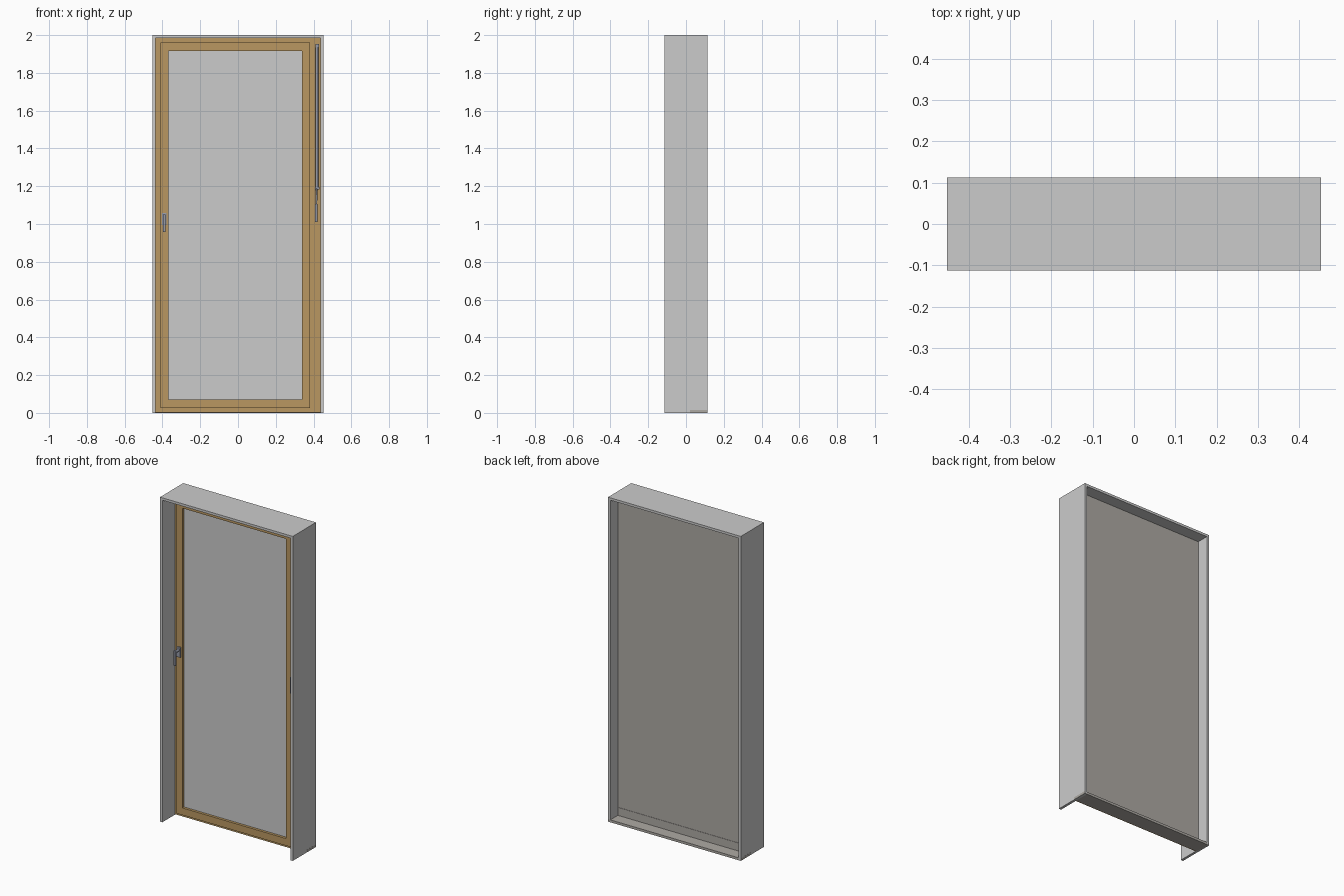
import bpy, bmesh, math
from mathutils import Vector

if "Cube" in bpy.data.objects:
    bpy.data.objects.remove(bpy.data.objects["Cube"])


def material(name, rgb):
    m = bpy.data.materials.new(name)
    m.diffuse_color = (*rgb, 1)
    m.use_nodes = True
    m.node_tree.nodes["Principled BSDF"].inputs["Base Color"].default_value = m.diffuse_color
    return m


GREY = material("light_grey", (0.6, 0.6, 0.6))
WOOD = material("oak_wood", (0.49, 0.31, 0.12))
SHUTTER = material("warm_grey", (0.42, 0.40, 0.37))
METAL = material("blue_grey_metal", (0.31, 0.33, 0.40))


def finish(name, bm, mat):
    bmesh.ops.recalc_face_normals(bm, faces=bm.faces)
    me = bpy.data.meshes.new(name)
    bm.to_mesh(me)
    bm.free()
    me.materials.append(mat)
    ob = bpy.data.objects.new(name, me)
    bpy.context.collection.objects.link(ob)
    return ob


def box(name, x, y, z, mat, bevel=0):
    bm = bmesh.new()
    bmesh.ops.create_cube(bm, size=1)
    for v in bm.verts:
        v.co = [lo + (c + 0.5) * (hi - lo) for c, (lo, hi) in zip(v.co, (x, y, z))]
    if bevel:
        bmesh.ops.bevel(bm, geom=bm.edges[:], offset=bevel, segments=2,
                        profile=0.5, affect='EDGES')
    return finish(name, bm, mat)


def extrude_profile(name, pts, y, mat):
    """Extrude an outline in the xz plane along y."""
    bm = bmesh.new()
    f = bm.faces.new([bm.verts.new((px, y[0], pz)) for px, pz in pts])
    ext = bmesh.ops.extrude_face_region(bm, geom=[f])
    for g in ext["geom"]:
        if isinstance(g, bmesh.types.BMVert):
            g.co.y = y[1]
    return finish(name, bm, mat)


def ring(name, outer, inner, y, mat):
    """Rectangular mitred frame; outer and inner are (x0, x1, z0, z1)."""
    bm = bmesh.new()

    def loop(r, yy):
        x0, x1, z0, z1 = r
        return [bm.verts.new((a, yy, b)) for a, b in
                ((x0, z0), (x1, z0), (x1, z1), (x0, z1))]
    loops = [loop(outer, y[0]), loop(inner, y[0]), loop(inner, y[1]), loop(outer, y[1])]
    for k in range(4):
        a, b = loops[k], loops[(k + 1) % 4]
        for i in range(4):
            j = (i + 1) % 4
            bm.faces.new((a[i], a[j], b[j], b[i]))
    return finish(name, bm, mat)


def rod(name, a, b, r, mat):
    a, b = Vector(a), Vector(b)
    bm = bmesh.new()
    bmesh.ops.create_cone(bm, cap_ends=True, segments=16, radius1=r, radius2=r,
                          depth=(b - a).length)
    q = (b - a).to_track_quat('Z', 'Y')
    for v in bm.verts:
        v.co = q @ v.co + (a + b) / 2
    for f in bm.faces:
        f.smooth = len(f.verts) == 4
    return finish(name, bm, mat)


# Wall lining: two sides and a top, open at the bottom
W, w = 0.4525, 0.437
extrude_profile("wall_lining",
                [(-W, 0), (-W, 2), (W, 2), (W, 0), (w, 0), (w, 1.985), (-w, 1.985), (-w, 0)],
                (-0.113, 0.113), GREY)

# Fixed wooden frame, proud opening sash and pane
ring("fixed_frame", (-w, w, 0.002, 1.985), (-0.39, 0.365, 0.045, 1.94), (0.012, 0.03), WOOD)
ring("sash", (-0.409, 0.382, 0.026, 1.96), (-0.367, 0.34, 0.07, 1.917), (-0.016, 0.026), WOOD)
box("pane", (-0.372, 0.345), (0.0, 0.012), (0.065, 1.922), GREY)

# Outside: closed shutter, its bottom rail and the sill
box("shutter", (-w, w), (0.028, 0.038), (0.01, 1.985), SHUTTER)
box("shutter_bottom_rail", (-w, w), (0.027, 0.040), (0.01, 0.064), SHUTTER)
box("sill", (-W - 0.0005, W + 0.0005), (0.02, 0.113), (0, 0.015), SHUTTER)

# Sash handle: plate, neck and hanging lever
box("handle_plate", (-0.403, -0.378), (-0.024, -0.015), (0.995, 1.058), METAL, 0.002)
rod("handle_neck", (-0.3905, -0.02, 1.04), (-0.3905, -0.06, 1.04), 0.008, METAL)
box("handle_lever", (-0.398, -0.383), (-0.064, -0.050), (0.957, 1.05), METAL, 0.003)

# Shutter crank: bracket, long rod, clip, bent arm and grip
CX = 0.418
box("crank_bracket", (0.41, 0.43), (-0.012, 0.014), (1.935, 1.952), METAL)
rod("crank_rod", (CX, -0.006, 1.19), (CX, -0.006, 1.945), 0.007, METAL)
box("crank_clip", (0.408, 0.432), (-0.014, 0.013), (1.183, 1.197), METAL)
rod("crank_arm", (CX - 0.002, -0.006, 1.19), (CX - 0.004, -0.075, 1.10), 0.005, METAL)
rod("crank_grip", (CX - 0.004, -0.075, 1.105), (CX - 0.004, -0.075, 1.01), 0.007, METAL)
